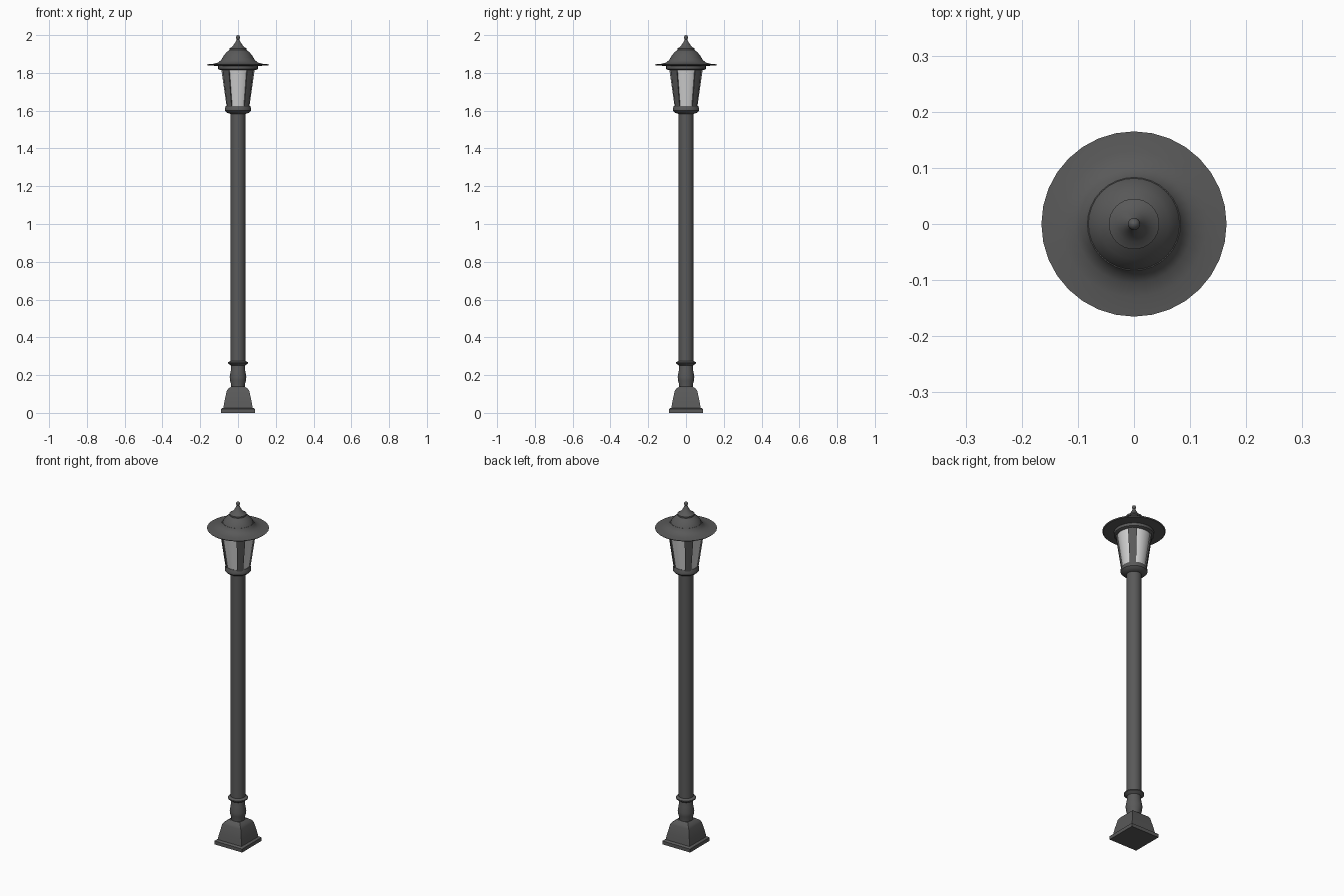
import bpy, bmesh, math

cube = bpy.data.objects.get("Cube")
if cube:
    bpy.data.objects.remove(cube)


def material(name, value):
    m = bpy.data.materials.new(name)
    m.use_nodes = True
    m.diffuse_color = (value, value, value, 1)
    m.node_tree.nodes["Principled BSDF"].inputs["Base Color"].default_value = (value, value, value, 1)
    return m


iron = material("dark iron", 0.1)
glass = material("pale glass", 0.65)


def finish(name, bm, mat, angle=35):
    bmesh.ops.recalc_face_normals(bm, faces=bm.faces)
    mesh = bpy.data.meshes.new(name)
    bm.to_mesh(mesh)
    bm.free()
    mesh.materials.append(mat)
    ob = bpy.data.objects.new(name, mesh)
    bpy.context.collection.objects.link(ob)
    bpy.ops.object.select_all(action="DESELECT")
    ob.select_set(True)
    bpy.context.view_layer.objects.active = ob
    bpy.ops.object.shade_smooth_by_angle(angle=math.radians(angle))
    return ob


def lathe(name, profile, mat, sides=32, square=False):
    """Stack rings of (radius, height); square rings use radius as half width."""
    bm = bmesh.new()
    n = 4 if square else sides
    turn, grow = (math.pi / 4, math.sqrt(2)) if square else (0, 1)
    rings = []
    for r, z in profile:
        angles = [turn + math.tau * i / n for i in range(n)]
        rings.append([bm.verts.new((r * grow * math.cos(a), r * grow * math.sin(a), z)) for a in angles])
    for low, high in zip(rings, rings[1:]):
        for i in range(n):
            j = (i + 1) % n
            bm.faces.new((low[i], low[j], high[j], high[i]))
    bm.faces.new(rings[0][::-1])
    bm.faces.new(rings[-1])
    return finish(name, bm, mat)


# Square plinth and tapered pedestal
lathe("plinth", [(0.09, 0), (0.09, 0.02), (0.08, 0.027)], iron, square=True)
lathe("pedestal", [(0.078, 0.025), (0.072, 0.06), (0.06, 0.115), (0.053, 0.127), (0.035, 0.14)],
      iron, square=True)

# Turned neck, collar and post
lathe("neck", [(0.036, 0.135), (0.036, 0.15), (0.042, 0.17), (0.044, 0.19),
               (0.038, 0.225), (0.036, 0.25)], iron)
lathe("collar", [(0.036, 0.25), (0.053, 0.262), (0.053, 0.268), (0.038, 0.276)], iron)
lathe("post", [(0.039, 0.26), (0.039, 1.6)], iron)

# Lantern seat and glass
lathe("lantern_seat", [(0.039, 1.582), (0.06, 1.59), (0.07, 1.6), (0.07, 1.612), (0.064, 1.626)], iron)
lathe("lantern_glass", [(0.06, 1.62), (0.09, 1.83)], glass)


# Four tapered bars on the diagonals
def bar(name, angle, half=0.25):
    bm = bmesh.new()
    rings = []
    for inner, outer, z in ((0.055, 0.066, 1.615), (0.085, 0.097, 1.83)):
        corners = [(inner, -half), (outer, -half), (outer, 0), (outer, half), (inner, half), (inner, 0)]
        rings.append([bm.verts.new((r * math.cos(angle + a), r * math.sin(angle + a), z)) for r, a in corners])
    low, high = rings
    for i in range(len(low)):
        j = (i + 1) % len(low)
        bm.faces.new((low[i], low[j], high[j], high[i]))
    bm.faces.new(low[::-1])
    bm.faces.new(high)
    finish(name, bm, iron)


for i, side in enumerate(("back_left", "back_right", "front_right", "front_left")):
    bar("lantern_bar_" + side, math.pi / 4 + i * math.pi / 2)

# Eaves ring, wide brim, domed cap and finial
lathe("eaves", [(0.095, 1.815), (0.105, 1.82), (0.105, 1.838)], iron)
lathe("brim", [(0.1, 1.836), (0.16, 1.84), (0.165, 1.845), (0.13, 1.848),
               (0.105, 1.855), (0.09, 1.867), (0.083, 1.88)], iron)
lathe("cap", [(0.083, 1.876), (0.078, 1.888), (0.062, 1.908), (0.045, 1.922)], iron)
lathe("cap_spire", [(0.045, 1.92), (0.045, 1.93), (0.032, 1.938), (0.02, 1.952),
                    (0.011, 1.968), (0.006, 1.98)], iron)
lathe("finial", [(0.005, 1.975), (0.01, 1.983), (0.011, 1.989), (0.008, 1.996), (0.002, 2)], iron)
